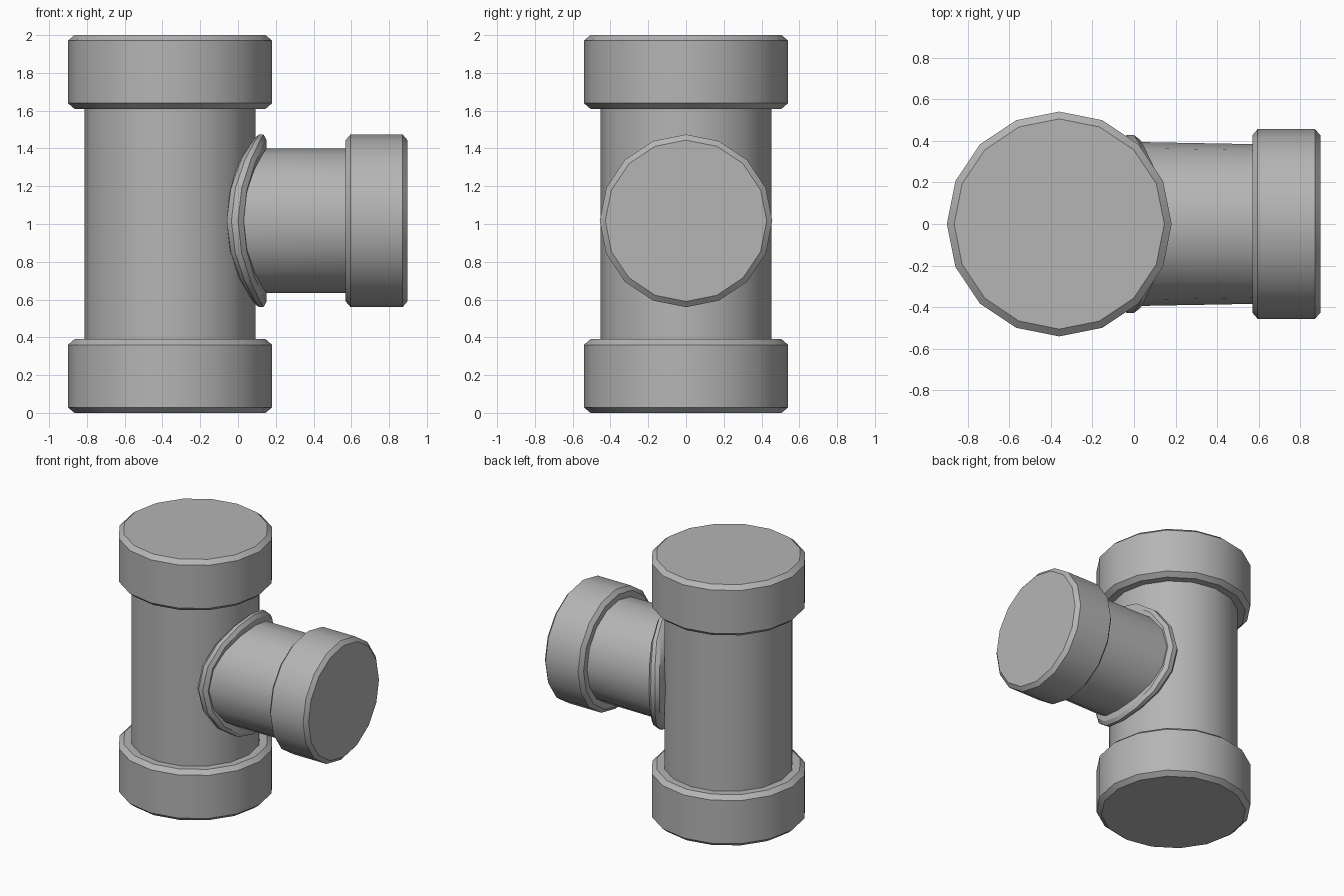
import bpy, bmesh, math
from mathutils import Vector

if "Cube" in bpy.data.objects:
    bpy.data.objects.remove(bpy.data.objects["Cube"])

SIDES = 16
CX = -0.36          # main pipe axis
BZ = 1.017          # branch axis height

# dark grey plastic
GREY = bpy.data.materials.new("dark_grey")
GREY.diffuse_color = (0.46, 0.46, 0.46, 1.0)
GREY.use_nodes = True
GREY.node_tree.nodes["Principled BSDF"].inputs["Base Color"].default_value = GREY.diffuse_color


def skin(name, rings):
    """Join closed rings of points into a capped tube, smooth with sharp edges."""
    bm = bmesh.new()
    loops = [[bm.verts.new(p) for p in ring] for ring in rings]
    for a, b in zip(loops, loops[1:]):
        for i in range(SIDES):
            j = (i + 1) % SIDES
            bm.faces.new((a[i], a[j], b[j], b[i]))
    bm.faces.new(loops[0][::-1])
    bm.faces.new(loops[-1])
    bmesh.ops.recalc_face_normals(bm, faces=bm.faces[:])
    mesh = bpy.data.meshes.new(name)
    bm.to_mesh(mesh)
    bm.free()
    mesh.materials.append(GREY)
    obj = bpy.data.objects.new(name, mesh)
    bpy.context.collection.objects.link(obj)
    bpy.ops.object.select_all(action='DESELECT')
    obj.select_set(True)
    bpy.context.view_layer.objects.active = obj
    bpy.ops.object.shade_smooth_by_angle(angle=math.radians(30))
    return obj


def angles():
    return [2 * math.pi * i / SIDES for i in range(SIDES)]


def upright(name, profile):
    """Turned part around the main axis; profile is (radius, z)."""
    return skin(name, [[Vector((CX + r * math.cos(t), r * math.sin(t), z))
                        for t in angles()] for r, z in profile])


def saddle_ring(x_top, x_side, rz, ry):
    """Ring around the branch axis, bent to wrap around the main pipe."""
    return [Vector((x_side + (x_top - x_side) * math.sin(t) ** 2,
                    ry * math.cos(t), BZ + rz * math.sin(t))) for t in angles()]


def collar_profile(r, start, end, c):
    """Cylinder with a chamfer c at both ends."""
    return [(r - c, start), (r, start + c * 0.85), (r, end - c * 0.85), (r - c, end)]


# main pipe with collars at both ends
upright("main_pipe", [(0.452, 0.2), (0.452, 1.8)])
upright("bottom_collar", collar_profile(0.541, 0.0, 0.39, 0.035))
upright("top_collar", collar_profile(0.541, 1.61, 2.0, 0.035))

# raised saddle flange where the branch meets the main pipe
skin("saddle_flange", [saddle_ring(*v) for v in (
    (0.05, -0.06, 0.41, 0.32),
    (0.085, -0.06, 0.435, 0.405),
    (0.11, -0.035, 0.457, 0.428),
    (0.135, 0.0, 0.457, 0.428),
    (0.15, 0.03, 0.43, 0.405),
    (0.15, 0.03, 0.37, 0.37))])

# branch pipe, slightly wider at its root
skin("branch_pipe", [saddle_ring(*v) for v in (
    (0.12, 0.0, 0.382, 0.395),
    (0.60, 0.60, 0.382, 0.384))])

# branch collar
skin("branch_collar", [saddle_ring(x, x, r, r) for r, x in
                       collar_profile(0.457, 0.57, 0.897, 0.03)])
